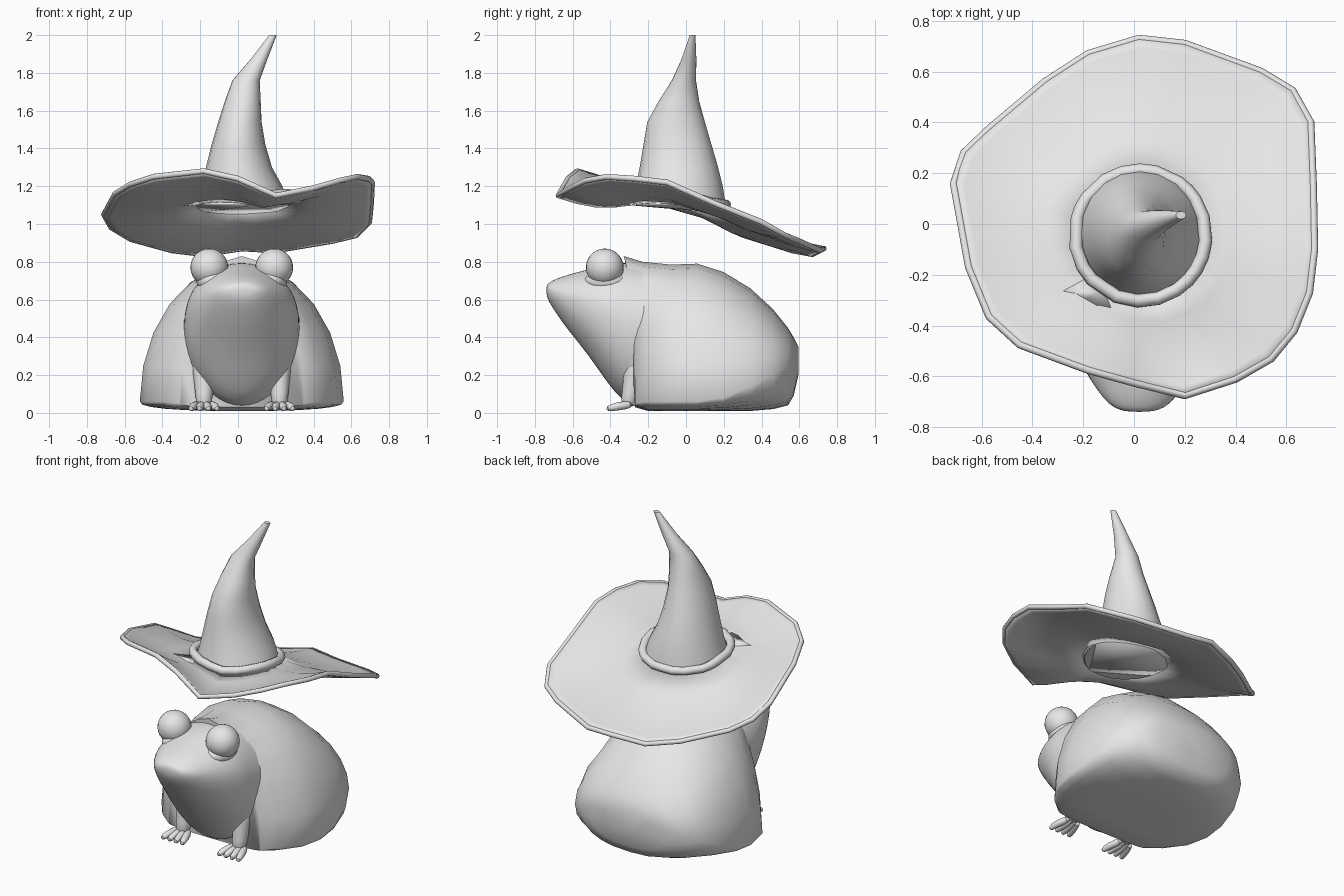
import bpy
import bmesh
from math import sin, cos, pi, radians
from mathutils import Vector

cube = bpy.data.objects.get("Cube")
if cube:
    bpy.data.objects.remove(cube, do_unlink=True)

clay = bpy.data.materials.new("clay grey")
clay.use_nodes = True
clay.diffuse_color = (0.8, 0.8, 0.8, 1)
clay.node_tree.nodes["Principled BSDF"].inputs["Base Color"].default_value = (0.8, 0.8, 0.8, 1)

MID = 0.02  # the frog sits slightly to its left of the origin


def finish(name, bm, subdivide=0, thickness=0):
    """Turn a bmesh into a smooth-shaded object."""
    bmesh.ops.recalc_face_normals(bm, faces=bm.faces)
    mesh = bpy.data.meshes.new(name)
    bm.to_mesh(mesh)
    bm.free()
    mesh.materials.append(clay)
    obj = bpy.data.objects.new(name, mesh)
    bpy.context.collection.objects.link(obj)
    bpy.ops.object.select_all(action="DESELECT")
    obj.select_set(True)
    bpy.context.view_layer.objects.active = obj
    bpy.ops.object.shade_smooth_by_angle(angle=radians(50))
    if thickness:
        mod = obj.modifiers.new("thickness", "SOLIDIFY")
        mod.thickness = thickness
        mod.offset = 0
    if subdivide:
        mod = obj.modifiers.new("smooth", "SUBSURF")
        mod.levels = mod.render_levels = subdivide
    return obj


def loft(name, rings, caps=True, closed=False, **options):
    """Skin a list of equally long vertex rings."""
    bm = bmesh.new()
    loops = [[bm.verts.new(p) for p in ring] for ring in rings]
    pairs = list(zip(loops, loops[1:]))
    if closed:
        pairs.append((loops[-1], loops[0]))
    for a, b in pairs:
        for i in range(len(a)):
            j = (i + 1) % len(a)
            bm.faces.new((a[i], a[j], b[j], b[i]))
    if caps and not closed:
        bm.faces.new(loops[0])
        bm.faces.new(loops[-1])
    return finish(name, bm, **options)


def tube(name, path, radii, closed=False, sides=8, **options):
    """Sweep a circle along a path."""
    path = [Vector(p) for p in path]
    n = len(path)
    rings = []
    for i, p in enumerate(path):
        ahead = path[(i + 1) % n] if closed else path[min(i + 1, n - 1)]
        behind = path[i - 1] if closed else path[max(i - 1, 0)]
        tangent = (ahead - behind).normalized()
        ref = Vector((0, 0, 1)) if abs(tangent.z) < 0.8 else Vector((1, 0, 0))
        u = tangent.cross(ref).normalized()
        v = tangent.cross(u)
        r = radii[i] if isinstance(radii, (list, tuple)) else radii
        rings.append([p + r * (u * cos(2 * pi * k / sides) + v * sin(2 * pi * k / sides))
                      for k in range(sides)])
    return loft(name, rings, closed=closed, **options)


def ball(name, centre, size):
    bm = bmesh.new()
    bmesh.ops.create_uvsphere(bm, u_segments=24, v_segments=14, radius=1)
    for v in bm.verts:
        v.co = Vector(centre) + Vector(a * b for a, b in zip(v.co, size))
    return finish(name, bm)


def plate(name, points):
    """Thin sheet from one outline."""
    bm = bmesh.new()
    bm.faces.new([bm.verts.new(p) for p in points])
    return finish(name, bm, thickness=.008)


def section(y, low, middle, high, width, square=1.0, lean=0.0, sides=24):
    """Upright cross-section, squarer below its widest height."""
    ring = []
    for k in range(sides):
        a = 2 * pi * k / sides
        c, s = cos(a), sin(a)
        power = square if s < 0 else 1.0
        x = width * abs(c) ** power * (1 if c > 0 else -1)
        z = middle + s * (high - middle) if s > 0 else middle - abs(s) ** power * (middle - low)
        ring.append((MID + x, y - lean * max(s, 0) ** 4, z))
    return ring


# Head and belly, with the upper lip jutting past the chin
body = [(-.74, .625, .65, .675, .05), (-.725, .585, .645, .69, .1), (-.69, .53, .635, .71, .14),
        (-.62, .43, .61, .735, .19), (-.52, .31, .58, .76, .25), (-.42, .16, .54, .79, .29),
        (-.34, .06, .50, .80, .305), (-.24, .01, .46, .79, .31), (.1, .02, .35, .75, .33),
        (.3, .03, .3, .6, .3)]
loft("frog_body", [section(*s) for s in body], subdivide=1)

# Cape draped over the back
cape = [(-.27, .03, .05, .83, .33, .06), (-.2, .01, .06, .80, .42, .03), (-.08, .01, .06, .785, .51, 0),
        (.06, .01, .06, .79, .54, 0), (.2, .01, .08, .745, .535, 0), (.34, .01, .14, .66, .51, 0),
        (.46, .02, .2, .55, .45, 0), (.54, .04, .25, .45, .36, 0), (.57, .09, .27, .4, .27, 0),
        (.595, .2, .29, .35, .14, 0)]
loft("cape", [section(y, lo, mid, hi, w, 0.8, lean) for y, lo, mid, hi, w, lean in cape])

# Eyes, arms and toes
for side, label in ((1, "left"), (-1, "right")):
    ball(f"{label}_eye", (MID + side * .172, -.43, .77), (.1, .1, .1))
    ball(f"{label}_eye_socket", (MID + side * .14, -.42, .695), (.1, .12, .065))
    arm_x = MID + side * .2
    ball(f"{label}_shoulder", (MID + side * .17, -.27, .34), (.11, .09, .17))
    tube(f"{label}_arm", [(arm_x, -.25, .34), (arm_x, -.275, .2), (arm_x, -.295, .09), (arm_x, -.31, .03)],
         [.085, .062, .05, .045], subdivide=1)
    for n in range(4):
        spread = (n - 1.5) * .04
        tube(f"{label}_toe_{n + 1}",
             [(arm_x + spread * .5, -.28, .045), (arm_x + spread, -.37, .035),
              (arm_x + spread * 1.2, -.425, .018)], [.024, .025, .015], subdivide=1)

# Hat brim: spokes run from the crown to a wavy rim
rim = [(.02, .73, .87), (.2, .71, .86), (.5, .6, .91), (.625, .525, .94), (.695, .4, 1.01),
       (.705, .15, 1.11), (.71, -.1, 1.22), (.69, -.27, 1.24), (.63, -.42, 1.25), (.54, -.53, 1.23),
       (.4, -.61, 1.19), (.2, -.675, 1.15), (0, -.625, 1.24), (-.18, -.575, 1.28), (-.45, -.475, 1.25),
       (-.57, -.365, 1.21), (-.65, -.17, 1.16), (-.71, .16, 1.05), (-.67, .28, .98),
       (-.57, .375, .92), (-.35, .56, .86), (-.18, .67, .84)]
rim = [Vector(p) for p in rim]
hub = Vector((.025, -.045, 0))
crown = []
for p in rim:
    out = Vector((p.x - hub.x, p.y - hub.y, 0)).normalized()
    crown.append(hub + out * .25 + Vector((0, 0, 1.1 + .15 * (p.z - 1.08))))
brim = []
for t in (0, .25, .5, .75, .92, 1):
    brim.append([c.lerp(p, t) - Vector((0, 0, .03 * sin(pi * t))) for c, p in zip(crown, rim)])
loft("hat_brim", brim, caps=False, thickness=.025)
plate("hat_lining", [c - Vector((0, 0, .008)) for c in crown])
tube("brim_edge", rim, .015, closed=True)
tube("hat_band", [c + (c - hub) * Vector((1, 1, 0)) * .03 + Vector((0, 0, .035)) for c in crown],
     .026, closed=True)

# Bent cone: height, then the extent across x and y
cone = [(1.1, -.22, .27, -.29, .21), (1.2, -.195, .235, -.265, .195), (1.3, -.17, .18, -.245, .17),
        (1.42, -.14, .145, -.225, .135), (1.54, -.105, .125, -.205, .1), (1.65, -.07, .12, -.145, .07),
        (1.76, -.03, .115, -.075, .053), (1.87, .065, .155, -.025, .055), (2, .165, .205, .02, .05)]
rings = []
for z, x0, x1, y0, y1 in cone:
    rings.append([((x0 + x1) / 2 + (x1 - x0) / 2 * cos(a), (y0 + y1) / 2 + (y1 - y0) / 2 * sin(a), z)
                  for a in (2 * pi * k / 20 for k in range(20))])
loft("hat_cone", rings)

# Frayed ribbon tails beside the band
ribbon = [(-.18, -.21), (-.29, -.27), (-.25, -.285), (-.24, -.345), (-.195, -.3),
          (-.16, -.35), (-.14, -.32), (-.09, -.33), (-.12, -.26)]
plate("hat_ribbon", [(x, y, 1.135 - .15 * (y + .22)) for x, y in ribbon])
